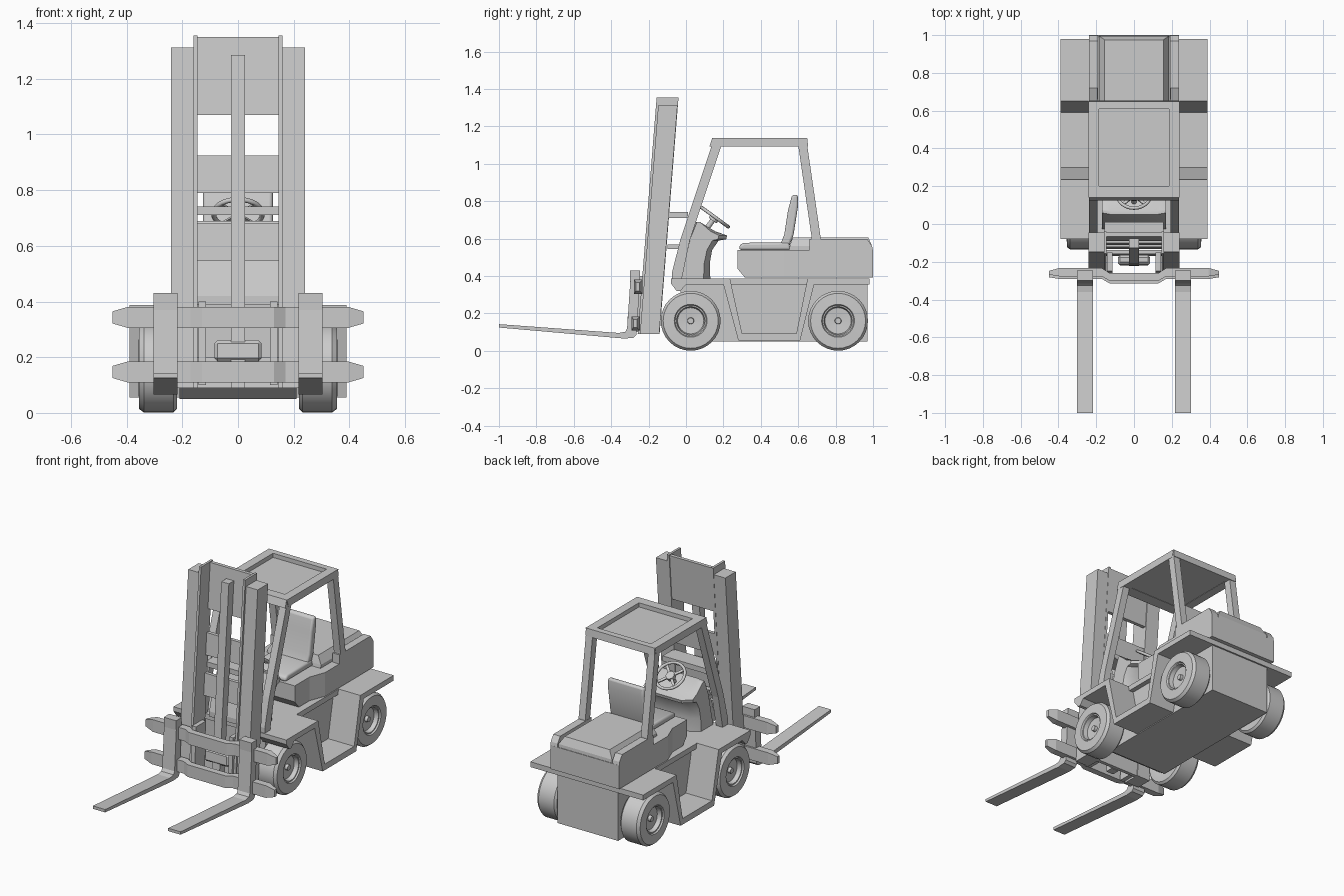
import bpy, bmesh, math
from mathutils import Matrix, Vector

if "Cube" in bpy.data.objects:
    bpy.data.objects.remove(bpy.data.objects["Cube"])


def finish(name, bm, bevel=0.0, segs=1, smooth=False):
    bmesh.ops.recalc_face_normals(bm, faces=bm.faces)
    me = bpy.data.meshes.new(name)
    bm.to_mesh(me)
    bm.free()
    ob = bpy.data.objects.new(name, me)
    bpy.context.collection.objects.link(ob)
    if bevel:
        m = ob.modifiers.new("bevel", 'BEVEL')
        m.width, m.segments, m.limit_method = bevel, segs, 'ANGLE'
    if smooth:
        bpy.ops.object.select_all(action='DESELECT')
        ob.select_set(True)
        bpy.context.view_layer.objects.active = ob
        bpy.ops.object.shade_smooth_by_angle(angle=math.radians(35))
    return ob


def loft(bm, rings):
    """Join point rings of equal length and cap both ends."""
    vs = [[bm.verts.new(p) for p in r] for r in rings]
    n = len(vs[0])
    for a, b in zip(vs, vs[1:]):
        for i in range(n):
            bm.faces.new((a[i], a[(i + 1) % n], b[(i + 1) % n], b[i]))
    bm.faces.new(vs[0])
    bm.faces.new(vs[-1])


def side(name, pts, x0, x1, both=False, **kw):
    """Extrude a (y, z) side profile from x0 to x1, optionally on both sides."""
    bm = bmesh.new()
    for s in ((1, -1) if both else (1,)):
        loft(bm, [[(s * x, y, z) for y, z in pts] for x in (x0, x1)])
    return finish(name, bm, **kw)


def rect(y0, y1, z0, z1):
    return [(y0, z0), (y1, z0), (y1, z1), (y0, z1)]


# mast leans back: front surface y at height z
def lean(z):
    return -0.157 + (z - 1.355) * 0.08


def mast(z0, z1, d0, d1):
    return [(lean(z0) + d0, z0), (lean(z0) + d1, z0), (lean(z1) + d1, z1), (lean(z1) + d0, z1)]


# wheels: lathed tyre with recessed rim and hub
TYRE = [(0, .225), (.07, .225), (.08, .22), (.147, .22), (.16, .232), (.16, .338), (.147, .355),
        (.088, .357), (.083, .348), (.076, .348), (.07, .322), (.018, .318), (.016, .336), (0, .336)]
for label, cy in (("front", 0.025), ("rear", 0.813)):
    for sname, s in (("right", 1), ("left", -1)):
        bm = bmesh.new()
        vs = [bm.verts.new((s * x, cy, .161 + r)) for r, x in TYRE]
        es = [bm.edges.new(p) for p in zip(vs, vs[1:])]
        bmesh.ops.spin(bm, geom=vs + es, cent=(0, cy, .161), axis=(1, 0, 0),
                       angle=math.tau, steps=32, use_duplicate=False)
        bmesh.ops.remove_doubles(bm, verts=bm.verts, dist=1e-5)
        finish(f"{label}_{sname}_wheel", bm, smooth=True)

# chassis core, deck and side fenders with dropped steps
side("chassis", [(-.03, .09), (.03, .05), (.97, .05), (.97, .37), (-.03, .37)], -.21, .21)
side("deck", rect(-.05, .98, .355, .388), -.24, .24)
side("fenders", [(-.08, .388), (.235, .388), (.30, .093), (.59, .093), (.65, .388), (.98, .388),
                 (.98, .355), (.685, .355), (.61, .055), (.28, .055), (.2, .355), (0, .355),
                 (-.03, .32), (-.05, .32), (-.08, .36)], .205, .39, both=True)

# engine housing, narrower at the front under the seat
bm = bmesh.new()
plan = [(.2, .275), (.2, .42), (.238, .52), (.238, 1.0)]
plan += [(-x, y) for x, y in reversed(plan)]
loft(bm, [[(x, y + (.04 if y < .3 and z < .4 else 0), z) for x, y in plan] for z in (.392, .44, .54)])
finish("engine_housing", bm)

# hood with sloped sides, and rails either side of it
bm = bmesh.new()
loft(bm, [[(-w, y0, z), (w, y0, z), (w, y1, z), (-w, y1, z)]
          for w, y0, y1, z in ((.185, .55, .997, .535), (.185, .555, .995, .56), (.155, .57, .975, .607))])
finish("hood", bm)
side("hood_rails", [(.66, .535), (1.0, .535), (.995, .56), (.97, .597), (.66, .597)], .19, .238, both=True)

# seat
side("seat_cushion", [(.285, .54), (.56, .54), (.55, .58), (.31, .578), (.285, .565)],
     -.13, .13, bevel=.012, segs=3, smooth=True)
side("seat_back", [(.50, .56), (.55, .555), (.575, .62), (.60, .78), (.597, .836), (.567, .833),
                   (.545, .75), (.525, .62)], -.125, .125, bevel=.012, segs=3, smooth=True)

# overhead guard: posts, roof frame and recessed panel
side("front_posts", [(-.075, .388), (-.022, .388), (.02, .59), (.19, 1.1), (.145, 1.12), (-.03, .595),
                     (-.075, .42)], .192, .238, both=True)
side("rear_posts", [(.672, .54), (.72, .54), (.72, .605), (.645, 1.12), (.60, 1.1), (.672, .605)],
     .192, .238, both=True)
side("roof_side_beams", [(.155, 1.092), (.637, 1.092), (.648, 1.138), (.14, 1.138)], .185, .24, both=True)
side("roof_front_beam", [(.125, 1.092), (.2, 1.092), (.2, 1.138), (.14, 1.138)], -.238, .238)
side("roof_rear_beam", [(.61, 1.092), (.653, 1.092), (.648, 1.138), (.61, 1.138)], -.238, .238)
side("roof_panel", rect(.17, .63, 1.094, 1.112), -.2, .2)

# dashboard cowl and floor-level front panel
bm = bmesh.new()
COWL = [(.13, .388), (.127, .47), (.14, .54), (.175, .59), (.215, .597), (.22, .617), (.155, .64),
        (.07, .69), (.05, .69), (.01, .6), (-.035, .388)]
loft(bm, [[(x, y0 + (y - y0) * k, z) for (y, z), y0 in ((p, (p[1] - .388) * .27) for p in COWL)]
          for x, k in ((-.17, .72), (-.12, 1), (.12, 1), (.17, .72))])
finish("dashboard_cowl", bm, smooth=True)
side("front_panel", [(-.07, .388), (-.04, .388), (.005, .6), (-.02, .6), (-.07, .42)], -.15, .15)

# steering wheel: rim, spokes, hub and column
place = Matrix.Translation((0, .155, .715)) @ Matrix.Rotation(math.radians(-36), 4, 'X')
bpy.ops.mesh.primitive_torus_add(major_radius=.088, minor_radius=.009, major_segments=28, minor_segments=8)
rim = bpy.context.object
rim.name = "steering_wheel_rim"
rim.matrix_world = place
bpy.ops.object.shade_smooth()
bm = bmesh.new()
for r, z0, z1 in ((.026, -.022, .006), (.014, -.14, -.02)):
    bmesh.ops.create_cone(bm, cap_ends=True, segments=16, radius1=r, radius2=r, depth=z1 - z0,
                          matrix=place @ Matrix.Translation((0, 0, (z0 + z1) / 2)))
for i in range(4):
    bmesh.ops.create_cube(bm, size=1, matrix=place @ Matrix.Rotation(math.radians(45 + 90 * i), 4, 'Z')
                          @ Matrix.Translation((.052, 0, -.005)) @ Matrix.Diagonal((.072, .016, .008, 1)))
finish("steering_wheel_spokes_and_column", bm)

# mast rails, inner liners, cross plates and lift cylinder
side("mast_rails", mast(.09, 1.312, 0.012, .115), .16, .24, both=True)
side("mast_inner_rails", mast(.09, 1.355, 0, .117), .145, .16, both=True)
for label, z0, z1 in (("top", 1.07, 1.35), ("middle", .79, .925), ("lower", .545, .68), ("bottom", .09, .2)):
    side(f"mast_{label}_plate", mast(z0, z1, .09, .112), -.15, .15)
side("lift_cylinder", mast(.09, 1.285, .035, .085), -.026, .026)
side("lift_cylinder_block", mast(.185, .262, .03, .08), -.085, .085, bevel=.012)
side("mast_upper_bracket", rect(-.1, .01, .71, .742), -.155, .155)
side("mast_lower_bracket", rect(-.1, 0, .545, .57), -.155, .155)

# carriage bars bowed forward in the middle, tapered at the tips
half = [(.45, -.278, -.258, .022), (.395, -.287, -.243, .038), (.17, -.287, -.243, .038),
        (.13, -.31, -.27, .038)]
stations = half + [(-x, a, b, h) for x, a, b, h in reversed(half)]
for label, cz, dy in (("upper", .343, .01), ("lower", .147, -.004)):
    bm = bmesh.new()
    loft(bm, [[(x, a + dy, cz - h), (x, b + dy, cz - h), (x, b + dy, cz + h), (x, a + dy, cz + h)]
              for x, a, b, h in stations])
    finish(f"carriage_{label}_bar", bm)
side("carriage_side_plates", [(-.265, .1), (-.17, .1), (-.15, .4), (-.25, .4)], .115, .142, both=True)

# forks
side("forks", [(-.3, .43), (-.245, .43), (-.245, .39), (-.265, .085), (-.28, .07), (-.33, .066),
               (-1, .125), (-1, .143), (-.36, .096), (-.325, .102), (-.315, .12), (-.298, .37)],
     .218, .303, both=True)
